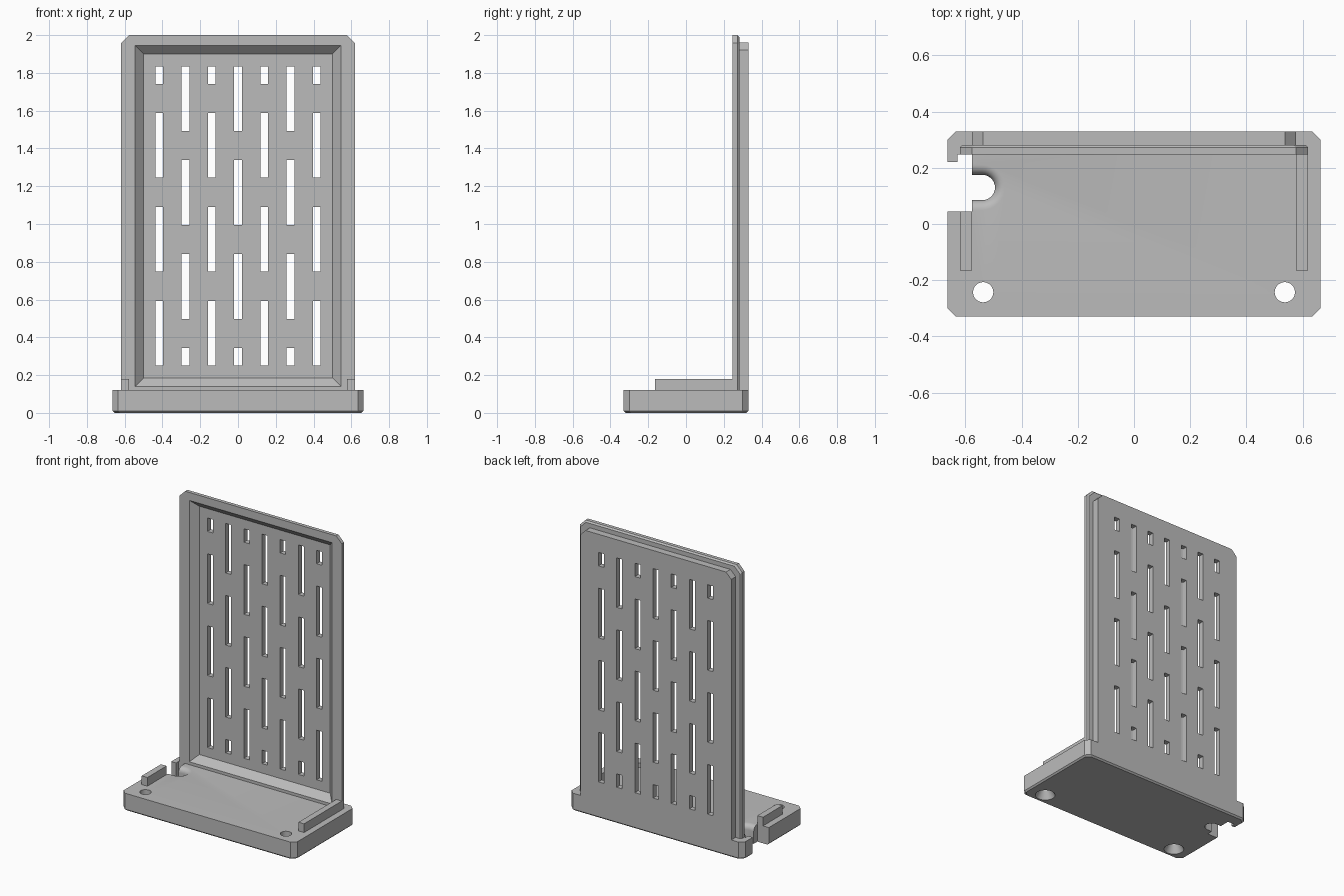
import bpy, bmesh
from math import sin, cos, pi, radians

cube = bpy.data.objects.get("Cube")
if cube:
    bpy.data.objects.remove(cube, do_unlink=True)

grey = bpy.data.materials.new("plain_grey")
grey.use_nodes = True
grey.diffuse_color = (0.5, 0.5, 0.5, 1)
grey.node_tree.nodes["Principled BSDF"].inputs["Base Color"].default_value = (0.5, 0.5, 0.5, 1)


def loft(name, solids):
    """Each solid is a list of 3D loops, skinned in order and capped."""
    bm = bmesh.new()
    for loops in solids:
        rings = [[bm.verts.new(p) for p in loop] for loop in loops]
        n = len(rings[0])
        for a, b in zip(rings, rings[1:]):
            for i in range(n):
                j = (i + 1) % n
                bm.faces.new((a[i], a[j], b[j], b[i]))
        bm.faces.new(rings[0][::-1])
        bm.faces.new(rings[-1])
    bmesh.ops.recalc_face_normals(bm, faces=bm.faces)
    mesh = bpy.data.meshes.new(name)
    bm.to_mesh(mesh)
    bm.free()
    mesh.materials.append(grey)
    ob = bpy.data.objects.new(name, mesh)
    bpy.context.collection.objects.link(ob)
    return ob


def rect(u0, u1, v0, v1, top=0, bottom=0):
    """Rectangle outline with optional cut corners at its top and bottom."""
    pts = []
    for u, v, su, sv, c in ((u0, v0, 1, 1, bottom), (u1, v0, -1, 1, bottom),
                            (u1, v1, -1, -1, top), (u0, v1, 1, -1, top)):
        if c:
            pair = [(u, v + sv * c), (u + su * c, v)]
            pts += pair if su == sv else pair[::-1]
        else:
            pts.append((u, v))
    return pts


def at_z(pts, z):
    return [(u, v, z) for u, v in pts]


def at_y(pts, y):
    return [(u, y, v) for u, v in pts]


def box(x0, x1, y0, y1, z0, z1):
    return [at_z(rect(x0, x1, y0, y1), z) for z in (z0, z1)]


def circle(x, y, r, n=32):
    return [(x + r * cos(2 * pi * i / n), y + r * sin(2 * pi * i / n)) for i in range(n)]


def boolean(target, tool, operation="DIFFERENCE"):
    mod = target.modifiers.new("cut", "BOOLEAN")
    mod.operation, mod.solver, mod.object = operation, "EXACT", tool
    bpy.context.view_layer.objects.active = target
    bpy.ops.object.modifier_apply(modifier=mod.name)
    bpy.data.objects.remove(tool, do_unlink=True)


W, D, H = 0.664, 0.33, 0.12

# Base plate with cut corners and a thin bevel underneath
foot = rect(-W + .01, W - .01, -D + .01, D - .01, .03, .03)
full = rect(-W, W, -D, D, .03, .03)
base = loft("base", [[at_z(foot, 0), at_z(full, .01), at_z(full, H)]])

# Countersunk screw holes
holes = [[at_z(circle(x, -.243, r), z) for r, z in
          ((.066, -.005), (.036, .05), (.036, .2))] for x in (-.537, .537)]
boolean(base, loft("holes", holes))

# Side notch, with an inner pocket in front of the panel
boolean(base, loft("notch", [box(-.8, -.577, .045, .22, -.1, .2)]))
boolean(base, loft("pocket", [box(-.628, -.577, .2, .247, -.1, .2)]))


# Rounded cable groove opening into the notch
def groove(r, n=16):
    arc = [(-.54 + r * cos(a), .13 + r * sin(a))
           for a in (pi * (i / n - .5) for i in range(n + 1))]
    return arc + [(-.61, .13 + r), (-.61, .13 - r)]


f = .035
loops = [at_z(groove(.045), -.1)]
for k in range(7):
    a = k / 6 * pi / 2
    loops.append(at_z(groove(.045 + f * (1 - cos(a))), H - f + f * sin(a)))
loops.append(at_z(groove(.045 + f), .2))
boolean(base, loft("groove", [loops]))

# Upright panel: wide front frame, narrower back plate
front = rect(-.62, .62, .1, 2, .043)
back_edge = rect(-.61, .61, .1, 1.99, .043)
panel = loft("panel", [[at_y(front, .247), at_y(front, .272), at_y(back_edge, .282)]])
plate = rect(-.577, .577, .1, 1.96, .04)
boolean(panel, loft("back_plate", [[at_y(plate, .26), at_y(plate, D)]]), "UNION")

# Sloped recess in the front
def recess(g, y):
    return at_y(rect(-.5 - g, .5 + g, .185 - g, 1.9 + g), y)


boolean(panel, loft("recess", [[recess(.055, .237), recess(0, .292)]]))

# Staggered ventilation slots
slots = []
for col in range(-3, 4):
    start = .25 if col % 2 else 0
    for row in range(4):
        z0 = start + row * .4975
        z1 = min(z0 + .343, 1.835)
        x = col * .139
        slots.append(box(x - .021, x + .021, .2, .4, max(z0, .25), z1))
boolean(panel, loft("slots", slots))

# Low guide rails on the base, the notched side shorter
left_rail = loft("left_rail", [box(.577, .62, -.165, .25, H - .01, .18)])
right_rail = loft("right_rail", [box(-.62, -.577, -.165, .045, H - .01, .18)])

# Smooth the round walls only
bpy.ops.object.select_all(action="DESELECT")
base.select_set(True)
bpy.context.view_layer.objects.active = base
bpy.ops.object.shade_smooth_by_angle(angle=radians(25))
